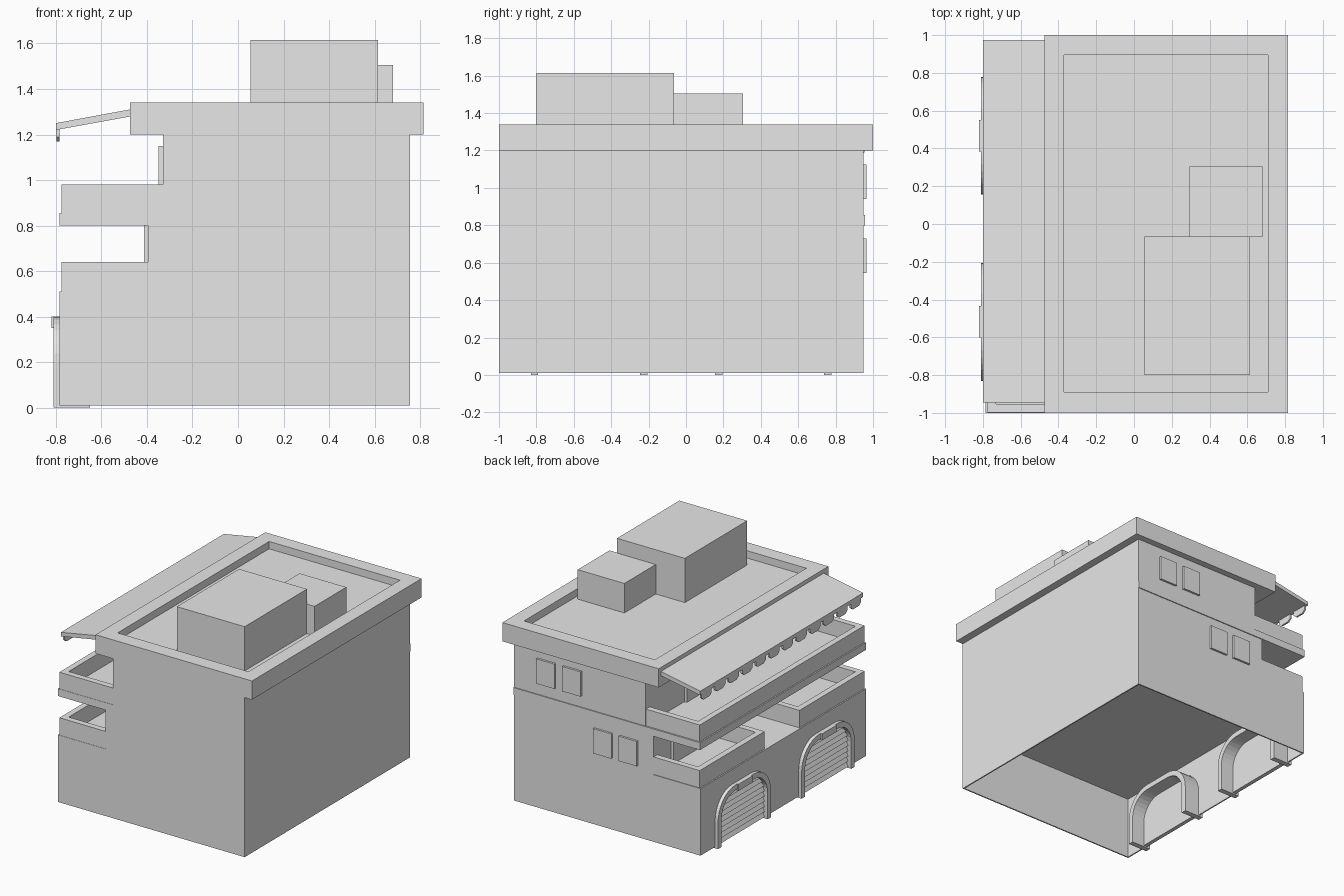
import bpy, bmesh, math

default = bpy.data.objects.get("Cube")
if default:
    bpy.data.objects.remove(default, do_unlink=True)

# One plain grey for the whole building
GREY = (0.8, 0.8, 0.8, 1.0)
mat = bpy.data.materials.new("plain grey")
mat.diffuse_color = GREY
mat.use_nodes = True
mat.node_tree.nodes["Principled BSDF"].inputs["Base Color"].default_value = GREY


def finish(name, bm):
    bmesh.ops.recalc_face_normals(bm, faces=bm.faces)
    mesh = bpy.data.meshes.new(name)
    bm.to_mesh(mesh)
    bm.free()
    mesh.materials.append(mat)
    obj = bpy.data.objects.new(name, mesh)
    bpy.context.collection.objects.link(obj)
    return obj


def prism(name, profile, axis, a, b):
    """Extrude a closed (u, z) profile along x or y from a to b."""
    def place(u, z, d):
        return (d, u, z) if axis == "x" else (u, d, z)
    bm = bmesh.new()
    ends = [[bm.verts.new(place(u, z, d)) for u, z in profile] for d in (a, b)]
    for ring in ends:
        bm.faces.new(ring)
    n = len(profile)
    for i in range(n):
        j = (i + 1) % n
        bm.faces.new((ends[0][i], ends[0][j], ends[1][j], ends[1][i]))
    return finish(name, bm)


def box(name, x, y, z):
    corners = [(x[0], z[0]), (x[1], z[0]), (x[1], z[1]), (x[0], z[1])]
    return prism(name, corners, "y", *y)


def tray(name, x, y, z, floor, inner_x, inner_y):
    """Box with a sunken top: rim at z[1], inner floor at the given height."""
    bm = bmesh.new()

    def ring(xs, ys, h):
        return [bm.verts.new((xs[i], ys[j], h)) for i, j in ((0, 0), (1, 0), (1, 1), (0, 1))]
    rings = [ring(x, y, z[0]), ring(x, y, z[1]),
             ring(inner_x, inner_y, z[1]), ring(inner_x, inner_y, floor)]
    for lo, hi in zip(rings, rings[1:]):
        for i in range(4):
            j = (i + 1) % 4
            bm.faces.new((lo[i], lo[j], hi[j], hi[i]))
    bm.faces.new(rings[0])
    bm.faces.new(rings[-1])
    return finish(name, bm)


def arch(centre, w, top, r, base, steps=8):
    """Outline of a round-cornered arch, from its -y foot to its +y foot."""
    right = [(w, base)]
    for k in range(steps + 1):
        t = math.pi / 2 * k / steps
        right.append((w - r + r * math.cos(t), top - r + r * math.sin(t)))
    left = [(-u, z) for u, z in right]
    return [(centre + u, z) for u, z in left + right[::-1]]


def arch_half_width(z, w, top, r):
    return w if z < top - r else w - r + math.sqrt(r * r - (z - top + r) ** 2)


FRONT, BACK = -0.785, 0.755      # street wall and rear wall
SIDE_A, SIDE_B = -1.0, 0.95      # end walls
BASE, FLOOR = 0.01, 0.51
T = 0.01
GARAGES = {"left": 0.467, "right": -0.518}
OPENING = (0.30, 0.388, 0.188)

# Ground storey: thin walls, open underneath
under = FLOOR - 0.025
box("ground_rear_wall", (BACK - T, BACK), (SIDE_A, SIDE_B), (BASE, under))
box("ground_end_wall_a", (FRONT + T, BACK - T), (SIDE_A, SIDE_A + T), (BASE, under))
box("ground_end_wall_b", (FRONT + T, BACK - T), (SIDE_B - T, SIDE_B), (BASE, under))
outline = [(SIDE_A, under), (SIDE_A, BASE)]
for c in sorted(GARAGES.values()):
    outline += arch(c, *OPENING, BASE)
outline += [(SIDE_B, BASE), (SIDE_B, under)]
prism("street_wall", outline, "x", FRONT, FRONT + T)
box("first_floor_slab", (FRONT, BACK), (SIDE_A, SIDE_B), (under, FLOOR))

# Garage doors: deep arched frames, slatted shutters, shutter head boxes
for side, c in GARAGES.items():
    outer = arch(c, 0.312, 0.40, 0.20, 0.0)
    inner = arch(c, 0.272, 0.36, 0.16, 0.0)
    prism(f"garage_frame_{side}", outer + inner[::-1], "x", -0.81, -0.65)
    count, h = 9, 0.039
    for i in range(count):
        z = BASE + i * h
        w = arch_half_width(z + h / 2, *OPENING)
        slat = [(-0.755, z), (-0.785, z), (-0.765, z + h), (-0.755, z + h)]
        prism(f"shutter_slat_{side}_{i + 1}", slat, "y", c - w, c + w)
    box(f"arch_block_{side}", (-0.82, -0.80), (c - 0.083, c + 0.083), (0.35, 0.40))

# Upper storeys, set back behind their balconies
box("first_storey", (-0.395, BACK), (SIDE_A, SIDE_B), (FLOOR, 0.80))
box("second_floor_slab", (FRONT, BACK), (SIDE_A, SIDE_B + 0.007), (0.80, 0.855))
box("second_storey", (-0.33, BACK), (SIDE_A, SIDE_B), (0.855, 1.20))


# Balconies with solid parapets
def balcony(name, wall, y, z):
    rim = 0.045
    tray(name, (-0.775, wall + 0.03), y, z, z[0] + 0.006,
         (-0.775 + rim, wall + 0.01), (y[0] + rim, y[1] - rim))


balcony("first_balcony_left", -0.395, (0.18, 0.945), (FLOOR, 0.64))
balcony("first_balcony_right", -0.395, (-0.998, -0.23), (FLOOR, 0.64))
balcony("second_balcony", -0.33, (-0.998, 0.945), (0.855, 0.98))

# Balcony doors
for side, y in {"left": (0.25, 0.74), "right": (-0.79, -0.30)}.items():
    box(f"first_balcony_door_{side}", (-0.413, -0.39), y, (FLOOR, 0.80))
box("second_balcony_door", (-0.35, -0.325), (-0.54, 0.49), (0.855, 1.15))

# Windows on the end wall
for storey, z, starts in (("lower", (0.545, 0.73), (-0.27, -0.06)),
                          ("upper", (0.94, 1.125), (0.195, 0.41))):
    for i, x in enumerate(starts):
        box(f"{storey}_window_{i + 1}", (x, x + 0.15), (SIDE_B - 0.005, 0.966), z)

# Flat roof with raised rim, and rooftop rooms
tray("roof", (-0.475, 0.815), (-1.0, 1.0), (1.20, 1.34), 1.285,
     (-0.37, 0.71), (-0.89, 0.895))
box("stair_room", (0.055, 0.615), (-0.80, -0.065), (1.28, 1.615))
box("tank_room", (0.295, 0.68), (-0.07, 0.305), (1.28, 1.505))

# Sloping awning with a row of hanging tabs
prism("awning", [(-0.47, 1.28), (-0.47, 1.311), (-0.80, 1.25), (-0.80, 1.22)],
      "y", -0.945, 0.975)
TABS = 12
pitch = 1.92 / TABS
for i in range(TABS):
    y = -0.945 + pitch * (i + 0.5)
    tab = [(y - 0.06, 1.235), (y - 0.06, 1.19), (y - 0.035, 1.17),
           (y + 0.035, 1.17), (y + 0.06, 1.19), (y + 0.06, 1.235)]
    prism(f"awning_tab_{i + 1}", tab, "x", -0.797, -0.784)
